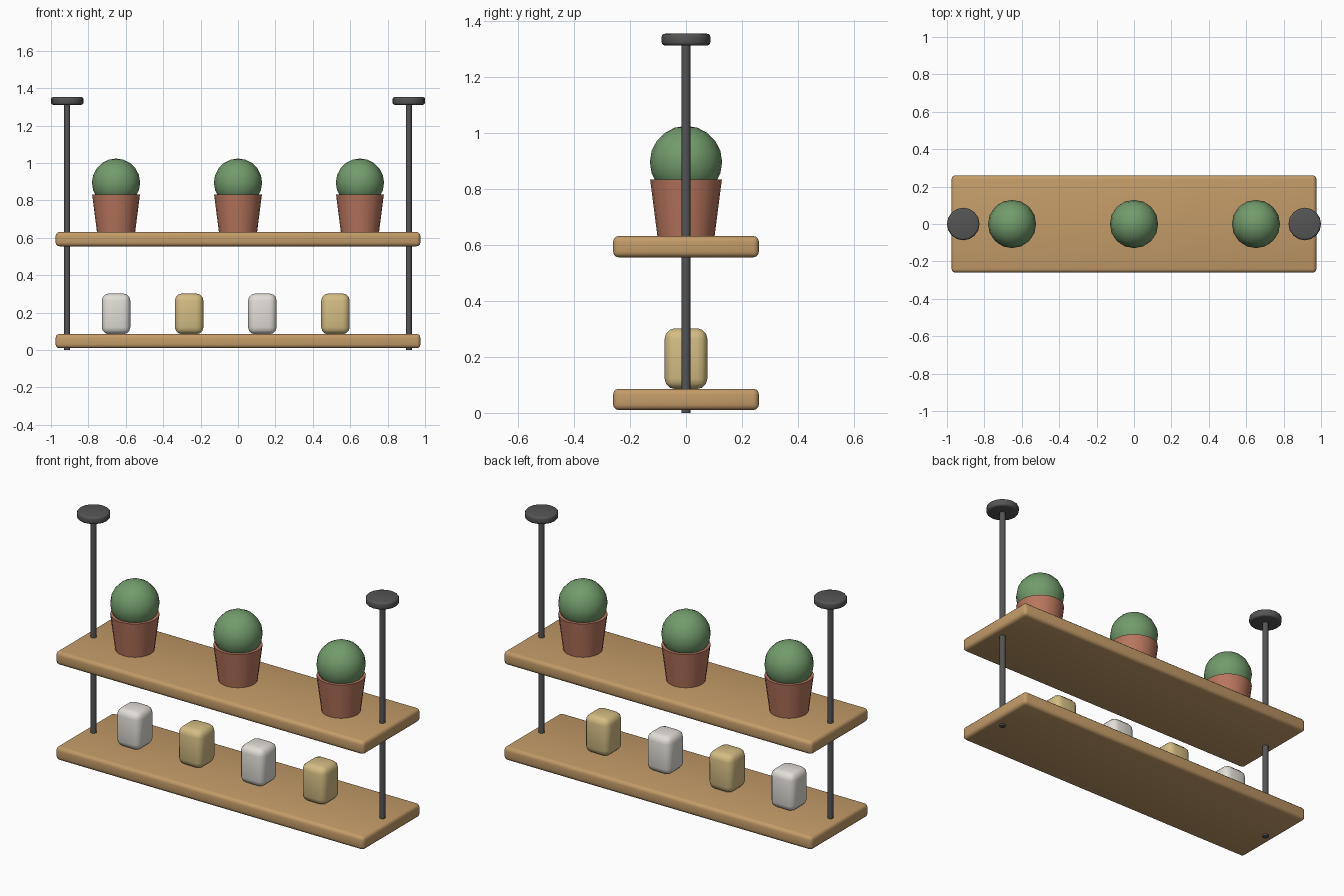
import bpy
from math import radians

if "Cube" in bpy.data.objects:
    bpy.data.objects.remove(bpy.data.objects["Cube"])


def material(name, rgb):
    m = bpy.data.materials.new(name)
    m.diffuse_color = (*rgb, 1)
    m.use_nodes = True
    m.node_tree.nodes["Principled BSDF"].inputs["Base Color"].default_value = m.diffuse_color
    return m


WOOD = material("wood", (0.55, 0.33, 0.14))
METAL = material("dark_metal", (0.09, 0.09, 0.09))
CLAY = material("terracotta", (0.48, 0.18, 0.11))
LEAF = material("foliage", (0.17, 0.33, 0.15))
WHITE = material("white_ceramic", (0.76, 0.73, 0.68))
YELLOW = material("yellow_ceramic", (0.66, 0.51, 0.23))


def finish(name, mat, bevel=0, segments=3):
    ob = bpy.context.object
    ob.name = name
    ob.data.materials.append(mat)
    if bevel:
        bpy.ops.object.transform_apply(location=False, rotation=False, scale=True)
        mod = ob.modifiers.new("rounded_edges", "BEVEL")
        mod.width = bevel
        mod.segments = segments
        mod.limit_method = "ANGLE"
        bpy.ops.object.modifier_apply(modifier=mod.name)
    bpy.ops.object.shade_smooth_by_angle(angle=radians(40))
    return ob


def box(name, mat, x, z0, z1, sx, sy, bevel):
    bpy.ops.mesh.primitive_cube_add(size=1, location=(x, 0, (z0 + z1) / 2))
    bpy.context.object.scale = (sx, sy, z1 - z0)
    return finish(name, mat, bevel)


def cone(name, mat, x, z0, z1, r0, r1, sides, bevel=0):
    bpy.ops.mesh.primitive_cone_add(vertices=sides, radius1=r0, radius2=r1,
                                    depth=z1 - z0, location=(x, 0, (z0 + z1) / 2))
    return finish(name, mat, bevel)


# Two wooden shelves
for name, z in (("lower_shelf", 0.01), ("upper_shelf", 0.555)):
    box(name, WOOD, 0, z, z + 0.076, 1.95, 0.52, 0.02)

# Hanging rods with ceiling plates
for side, x in (("left", -0.913), ("right", 0.913)):
    cone(side + "_rod", METAL, x, 0, 1.33, 0.016, 0.016, 12)
    cone(side + "_ceiling_plate", METAL, x, 1.311, 1.353, 0.087, 0.087, 16, 0.012)

# Potted round plants on the upper shelf
for i, x in enumerate((-0.652, 0, 0.652), 1):
    cone(f"pot_{i}", CLAY, x, 0.63, 0.833, 0.102, 0.128, 20)
    bpy.ops.mesh.primitive_uv_sphere_add(segments=16, ring_count=10, radius=0.129,
                                         location=(x, 0, 0.895))
    finish(f"plant_{i}", LEAF)

# Canisters on the lower shelf, alternating colours
for i in range(4):
    box(f"canister_{i + 1}", (WHITE, YELLOW)[i % 2], -0.652 + 0.391 * i,
        0.085, 0.302, 0.152, 0.152, 0.037)
